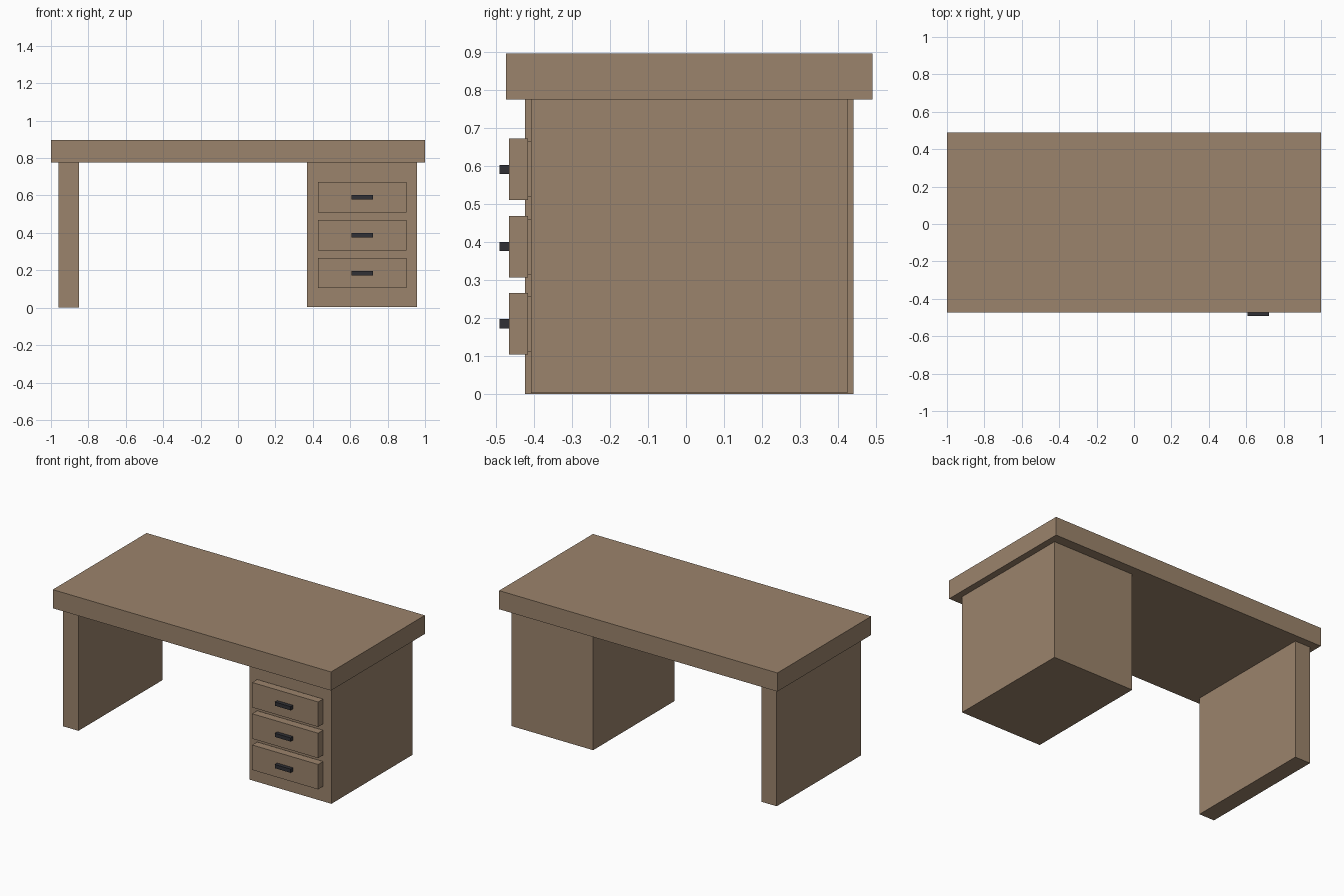
import bpy

if "Cube" in bpy.data.objects:
    bpy.data.objects.remove(bpy.data.objects["Cube"])


def material(name, color):
    m = bpy.data.materials.new(name)
    m.diffuse_color = color
    m.use_nodes = True
    m.node_tree.nodes["Principled BSDF"].inputs["Base Color"].default_value = m.diffuse_color
    return m


wood = material("wood", (0.33, 0.23, 0.15, 1))
dark = material("dark_metal", (0.03, 0.03, 0.035, 1))


def box(name, x, y, z, mat):
    """Box from (min, max) ranges on each axis."""
    spans = (x, y, z)
    bpy.ops.mesh.primitive_cube_add(size=1, location=[(a + b) / 2 for a, b in spans])
    ob = bpy.context.object
    ob.name = name
    ob.scale = [b - a for a, b in spans]
    bpy.ops.object.transform_apply(location=False, rotation=False, scale=True)
    ob.data.materials.append(mat)
    return ob


# Desk top, side panel and drawer cabinet
box("desk_top", (-1, 1), (-0.473, 0.49), (0.775, 0.896), wood)
box("side_panel", (-0.96, -0.85), (-0.424, 0.44), (0, 0.775), wood)
box("drawer_cabinet", (0.37, 0.957), (-0.408, 0.425), (0.003, 0.775), wood)

# Three drawers: front plate, slightly smaller backing and pull handle
for i in range(3):
    z = 0.185 + 0.203 * i
    box(f"drawer_front_{i + 1}", (0.428, 0.902), (-0.466, -0.415),
        (z - 0.081, z + 0.081), wood)
    box(f"drawer_back_{i + 1}", (0.436, 0.894), (-0.415, -0.4),
        (z - 0.073, z + 0.073), wood)
    box(f"drawer_handle_{i + 1}", (0.608, 0.722), (-0.491, -0.466),
        (z - 0.012, z + 0.012), dark)
